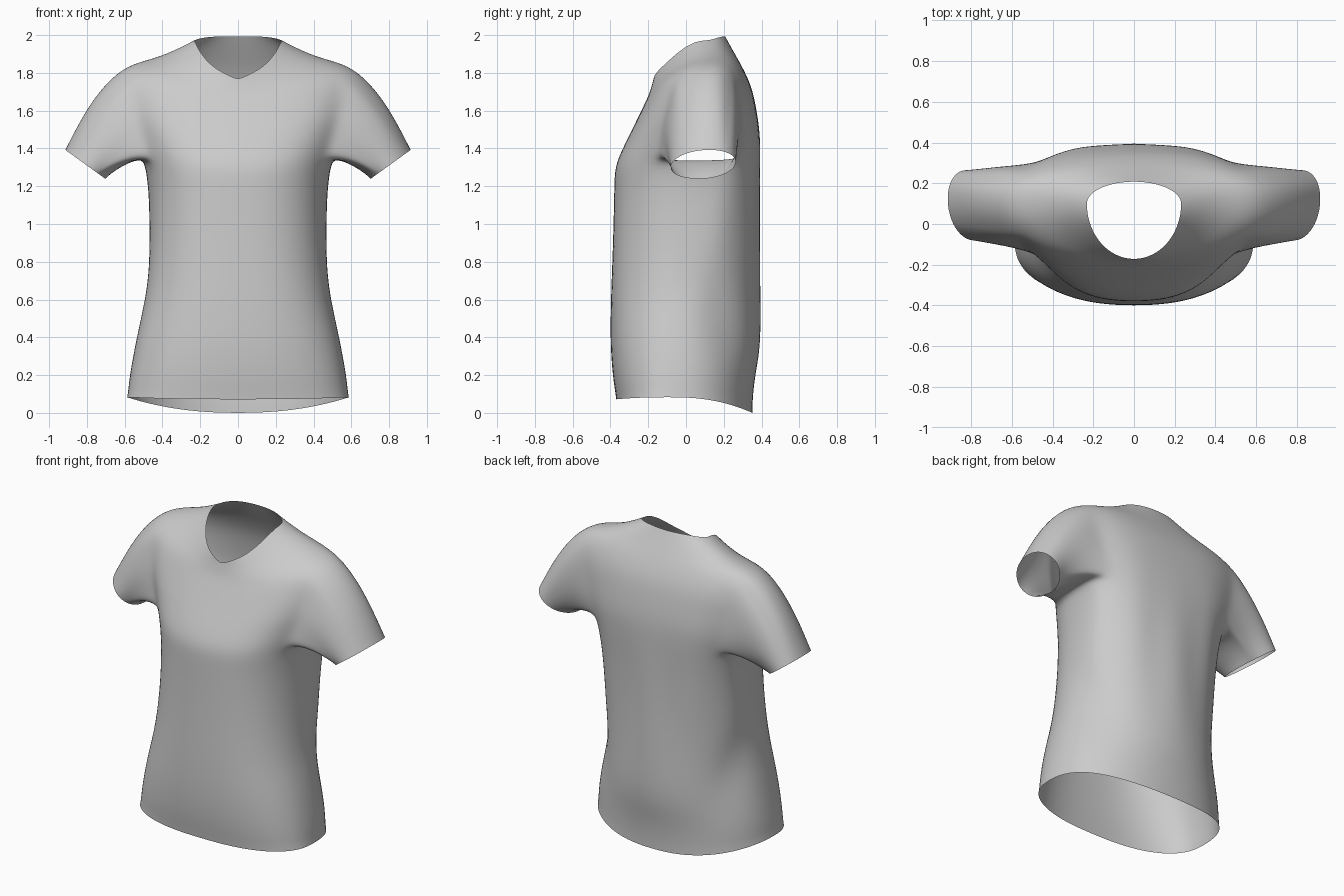
import bpy, bmesh, math
from mathutils import Vector

if "Cube" in bpy.data.objects:
    bpy.data.objects.remove(bpy.data.objects["Cube"])

N, SUB, STEPS = 48, 3, 9
# Body levels, hem to neck:
# half width, side y, side z, front y, front z, back y, back z, neckline blend, back roundness
LEVELS = [
    (.588, -.07, .083, -.37, .072, .352, .0, 0, .88),
    (.577, -.05, .20, -.39, .20, .365, .17, 0, .92),
    (.54, -.03, .40, -.402, .38, .397, .35, 0, .98),
    (.50, .02, .60, -.40, .60, .40, .60, 0, 1.0),
    (.48, .06, .80, -.393, .80, .40, .80, 0, .98),
    (.473, .09, 1.00, -.387, 1.00, .40, 1.00, 0, .93),
    (.478, .11, 1.18, -.383, 1.18, .40, 1.20, 0, .86),
    (.50, .12, 1.34, -.377, 1.30, .40, 1.36, 0, .78),
    (.54, .12, 1.45, -.337, 1.40, .395, 1.48, 0, .74),
    (.58, .11, 1.58, -.287, 1.50, .377, 1.60, 0, .74),
    (.61, .11, 1.72, -.238, 1.60, .35, 1.72, 0, .76),
    (.59, .12, 1.835, -.20, 1.68, .305, 1.82, 0, .85),
    (.41, .13, 1.887, -.185, 1.725, .26, 1.90, .4, .95),
    (.232, .10, 1.972, -.172, 1.765, .208, 1.993, 1, 1),
]
ARM_LOW, ARM_TOP = 7 * SUB, 11 * SUB      # armhole rows
ARM_FRONT, ARM_BACK = 8, 17               # armhole columns


def level_at(t):
    """Catmull-Rom blend of the body levels."""
    i = min(int(t), len(LEVELS) - 2)
    f = t - i
    a, b, c, d = (LEVELS[max(0, min(len(LEVELS) - 1, i + k))] for k in (-1, 0, 1, 2))
    return [.5 * (2 * q + (r - p) * f + (2 * p - 5 * q + 4 * r - s) * f * f
                  + (3 * q - p - 3 * r + s) * f ** 3) for p, q, r, s in zip(a, b, c, d)]


def body_point(t, i):
    w, ys, zs, yf, zf, yb, zb, neck, e_back = level_at(t)
    th = 2 * math.pi * i / N
    s, c = abs(math.sin(th)), math.cos(th)
    s = 0 if s < 1e-6 else s
    e = 1 - .20 * min(1, max(0, (12 - t) / 3)) if c > 0 else e_back
    x = w * s ** e
    yo, zo = (yf, zf) if c > 0 else (yb, zb)
    y = ys + (yo - ys) * abs(c) ** e
    drop = s * s                                   # round body, pointed front neckline
    if c > 0:
        drop += neck * (.5 * s + .5 * s ** 4 - s * s)
    else:
        drop = s ** (2 + 2.5 * max(0, neck))
    z = zs + (zo - zs) * (1 - drop)
    # diagonal drape fold on the flanks and soft vertical folds on the back
    fade = math.exp(-((z - .55) / .25) ** 2)
    x *= 1 - .07 * fade * math.exp(-((y - .36 + .33 * z) / .09) ** 2)
    if c < 0:
        y -= .010 * c * c * math.exp(-((z - 1.0) / .45) ** 2) * (1 - math.cos(x * 22))
    return Vector((math.copysign(x, math.sin(th)), y, z))


bm = bmesh.new()

# Body tube with the two armholes left open
rows = (len(LEVELS) - 1) * SUB + 1
grid = [[bm.verts.new(body_point(j / SUB, i)) for i in range(N)] for j in range(rows)]
for j in range(rows - 1):
    for i in range(N):
        hole = ARM_LOW <= j < ARM_TOP and (ARM_FRONT <= i < ARM_BACK
                                           or N - ARM_BACK <= i < N - ARM_FRONT)
        if not hole:
            k = (i + 1) % N
            bm.faces.new((grid[j][i], grid[j][k], grid[j + 1][k], grid[j + 1][i]))


def sleeve(side):
    """Sweep the armhole edge along curves to the slanted cuff."""
    path = [(ARM_LOW, i) for i in range(ARM_FRONT, ARM_BACK)]
    path += [(j, ARM_BACK) for j in range(ARM_LOW, ARM_TOP)]
    path += [(ARM_TOP, i) for i in range(ARM_BACK, ARM_FRONT, -1)]
    path += [(j, ARM_FRONT) for j in range(ARM_TOP, ARM_LOW, -1)]
    loop = [grid[j][i if side > 0 else N - i] for j, i in path]
    rings = [loop] + [[] for _ in range(STEPS)]
    for v in loop:
        p0 = Vector((v.co.x * side, v.co.y, v.co.z))
        a = math.atan2((p0.z - 1.58) / .25, (p0.y - .09) / .2)
        ca, sa = math.cos(a), math.sin(a)
        p2 = Vector((.807 + .108 * sa, .092 + .17 * ca + .03 * sa, 1.315 + .078 * sa))
        p1 = (p0 + p2) / 2 + Vector((-.01 + .02 * sa, .01 * ca, .09 + .035 * sa))
        for k in range(1, STEPS + 1):
            t = k / STEPS
            p = p0 * (1 - t) ** 2 + p1 * 2 * t * (1 - t) + p2 * t * t
            rings[k].append(bm.verts.new((p.x * side, p.y, p.z)))
    n = len(loop)
    for r0, r1 in zip(rings, rings[1:]):
        for i in range(n):
            k = (i + 1) % n
            bm.faces.new((r0[i], r0[k], r1[k], r1[i]))


for side in (1, -1):
    sleeve(side)

# Relax the seams, keep the open edges crisp
inner = [v for v in bm.verts if not v.is_boundary]
for _ in range(3):
    bmesh.ops.smooth_vert(bm, verts=inner, factor=.5, use_axis_x=True,
                          use_axis_y=True, use_axis_z=True)
bmesh.ops.recalc_face_normals(bm, faces=bm.faces[:])
for f in bm.faces:
    f.smooth = True

mesh = bpy.data.meshes.new("shirt")
bm.to_mesh(mesh)
bm.free()
shirt = bpy.data.objects.new("shirt", mesh)
bpy.context.collection.objects.link(shirt)
shirt.modifiers.new("smooth_cloth", 'SUBSURF').levels = 1
shirt.modifiers["smooth_cloth"].render_levels = 1
